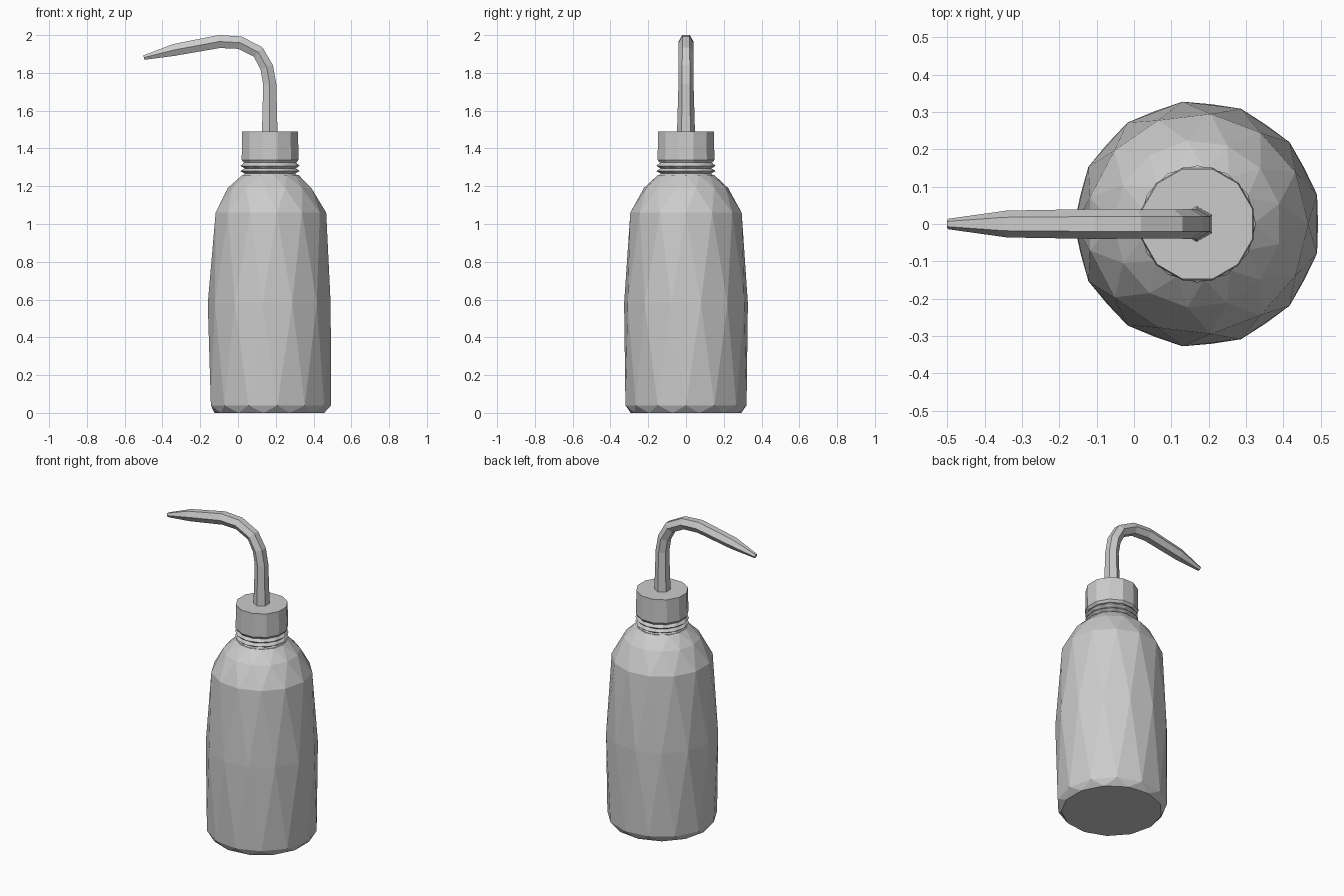
import bpy, bmesh
from math import cos, sin, pi
from mathutils import Vector

if "Cube" in bpy.data.objects:
    bpy.data.objects.remove(bpy.data.objects["Cube"])

AXIS_X = 0.17


def loft(name, rings, sides, stagger, phase=0.0):
    """Skin rings of (centre, radius, tangent); staggered rings give triangular facets."""
    bm = bmesh.new()
    loops = []
    for i, (centre, radius, tangent) in enumerate(rings):
        v_axis = Vector((0, 1, 0))
        u_axis = v_axis.cross(tangent).normalized()
        turn = phase + (pi / sides * i if stagger else 0)
        loops.append([bm.verts.new(centre + radius * (
            u_axis * cos(turn + 2 * pi * k / sides) +
            v_axis * sin(turn + 2 * pi * k / sides))) for k in range(sides)])
    for a, b in zip(loops, loops[1:]):
        for k in range(sides):
            n = (k + 1) % sides
            if stagger:
                bm.faces.new((a[k], a[n], b[k]))
                bm.faces.new((a[n], b[n], b[k]))
            else:
                bm.faces.new((a[k], a[n], b[n], b[k]))
    bm.faces.new(loops[0][::-1])
    bm.faces.new(loops[-1])
    bmesh.ops.recalc_face_normals(bm, faces=bm.faces)
    mesh = bpy.data.meshes.new(name)
    bm.to_mesh(mesh)
    bm.free()
    obj = bpy.data.objects.new(name, mesh)
    bpy.context.collection.objects.link(obj)
    return obj


def turned(name, profile, sides, stagger=True, phase=0.0):
    """Upright part on the bottle axis from (radius, z) pairs."""
    up = Vector((0, 0, 1))
    return loft(name, [(Vector((AXIS_X, 0, z)), r, up) for r, z in profile],
                sides, stagger, phase)


# Faceted squeeze bottle
turned("bottle_body", [(0.295, 0.0), (0.323, 0.04), (0.33, 0.58), (0.297, 1.06),
                       (0.225, 1.19), (0.15, 1.26)], 13, phase=-pi / 13)

# Ridged screw neck
turned("threaded_neck", [(0.15, 1.25), (0.138, 1.268), (0.157, 1.28), (0.14, 1.295),
                         (0.157, 1.308), (0.14, 1.325), (0.14, 1.34)], 12)

# Screw cap
turned("cap", [(0.145, 1.325), (0.156, 1.34), (0.153, 1.475), (0.153, 1.49)],
       12, stagger=False, phase=pi / 12)

# Bent, tapering spout tube: (x, z, radius)
path = [(0.168, 1.47, 0.048), (0.168, 1.74, 0.04), (0.152, 1.83, 0.04),
        (0.107, 1.91, 0.039), (0.01, 1.96, 0.039), (-0.10, 1.966, 0.04),
        (-0.34, 1.921, 0.036), (-0.498, 1.881, 0.014)]
points = [Vector((x, 0, z)) for x, z, r in path]
rings = []
for i, p in enumerate(points):
    before, after = points[max(i - 1, 0)], points[min(i + 1, len(points) - 1)]
    rings.append((p, path[i][2], after - before))
loft("spout_tube", rings, 6, stagger=False, phase=pi / 6)
